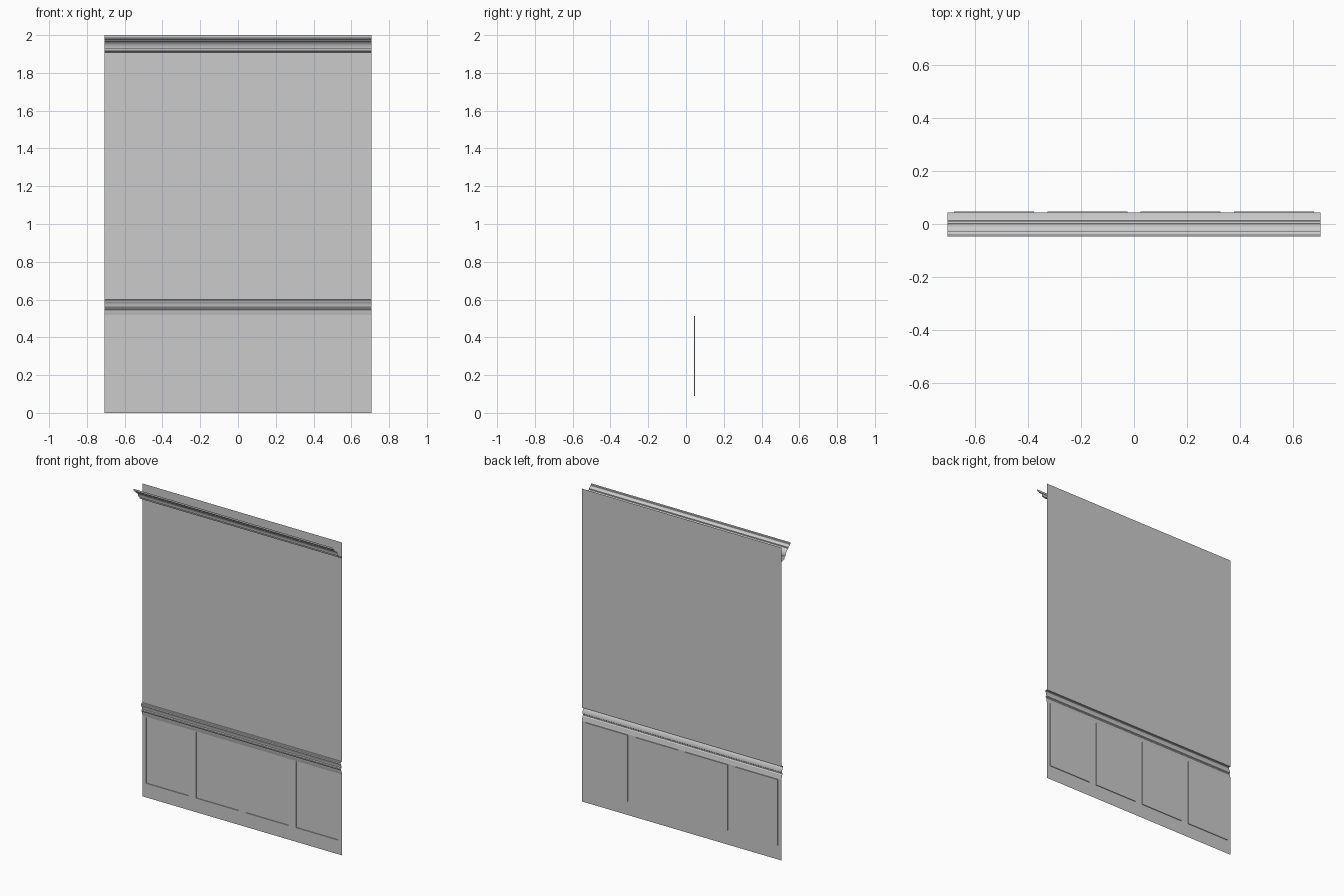
import bpy, bmesh, math

if "Cube" in bpy.data.objects:
    bpy.data.objects.remove(bpy.data.objects["Cube"])

HALF = 0.706      # half the wall width
WALL_Y = 0.043    # front plane of the wall sheet
PANEL_Y = 0.0475  # recessed panel plane


def finish(bm, name, smooth=False):
    bmesh.ops.remove_doubles(bm, verts=bm.verts, dist=1e-5)
    mesh = bpy.data.meshes.new(name)
    bm.to_mesh(mesh)
    bm.free()
    obj = bpy.data.objects.new(name, mesh)
    bpy.context.collection.objects.link(obj)
    if smooth:
        bpy.ops.object.select_all(action='DESELECT')
        bpy.context.view_layer.objects.active = obj
        obj.select_set(True)
        bpy.ops.object.shade_smooth_by_angle(angle=math.radians(30))
    return obj


def sweep(name, profile, smooth=True):
    """Run a (y, z) profile, listed bottom to top, along the wall width."""
    bm = bmesh.new()
    rows = [[bm.verts.new((x, y, z)) for x in (-HALF, HALF)] for y, z in profile]
    for a, b in zip(rows, rows[1:]):
        bm.faces.new((a[0], a[1], b[1], b[0]))
    return finish(bm, name, smooth)


def arc(cy, cz, ry, rz, start, end, steps=6):
    return [(cy + ry * math.cos(math.radians(start + (end - start) * i / steps)),
             cz + rz * math.sin(math.radians(start + (end - start) * i / steps)))
            for i in range(steps + 1)]


# Wainscot: a grid of faces, with four cells pushed back as panels
xs = [-HALF]
for centre in (-0.53, -0.176, 0.176, 0.53):
    xs += [centre - 0.151, centre + 0.151]
xs.append(HALF)
zs = [0, 0.09, 0.512, 0.517]
bm = bmesh.new()
grid = [[bm.verts.new((x, WALL_Y, z)) for x in xs] for z in zs]
panels = []
for r in range(len(zs) - 1):
    for c in range(len(xs) - 1):
        f = bm.faces.new((grid[r][c], grid[r][c + 1], grid[r + 1][c + 1], grid[r + 1][c]))
        if r == 1 and c % 2:
            panels.append(f)
res = bmesh.ops.extrude_discrete_faces(bm, faces=panels)
rims = []
for f, old in zip(res['faces'], panels):
    for v in f.verts:
        v.co.y = PANEL_Y
finish(bm, "wainscot_panels")

# Chair rail: two shallow beads flowing into the wall sheet
sweep("chair_rail", [(WALL_Y, 0.517), (0.040, 0.530), (0.038, 0.543), (0.033, 0.549),
                     (0.033, 0.556), (0.038, 0.560), (0.037, 0.572), (0.033, 0.583),
                     (0.029, 0.589), (0.029, 0.596), (0.032, 0.600), (WALL_Y, 0.600)])

# Upper wall, split where the crown meets it
sweep("upper_wall", [(WALL_Y, 0.600), (WALL_Y, 1.908), (WALL_Y, 2.0)], smooth=False)

# Crown moulding: stepped foot, cove and lip, open at the top
foot = [(WALL_Y, 1.908), (0.026, 1.910), (0.014, 1.915), (0.011, 1.922), (0.011, 1.928), (0.001, 1.930)]
cove = arc(-0.027, 1.930, 0.028, 0.038, 0, 90, 8)[1:]
lip = [(-0.027, 1.975), (-0.033, 1.978), (-0.040, 1.984), (-0.042, 1.989), (-0.0465, 1.990), (-0.0465, 2.0)]
sweep("crown_moulding", foot + cove + lip)
